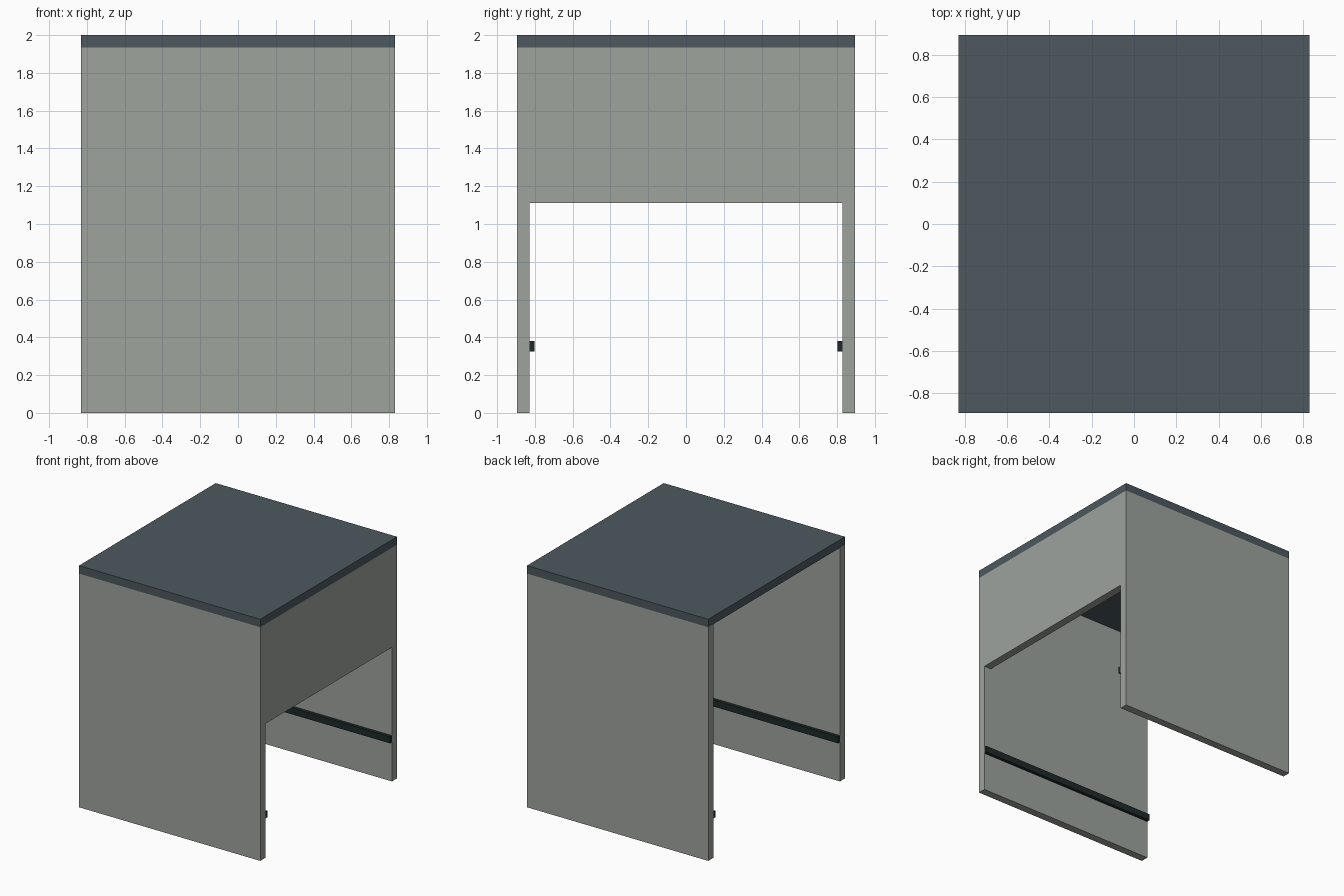
import bpy
import bmesh
from mathutils import Vector

if "Cube" in bpy.data.objects:
    bpy.data.objects.remove(bpy.data.objects["Cube"])


def material(name, rgb):
    mat = bpy.data.materials.new(name)
    mat.diffuse_color = (*rgb, 1.0)
    mat.use_nodes = True
    mat.node_tree.nodes["Principled BSDF"].inputs["Base Color"].default_value = mat.diffuse_color
    return mat


GREY = material("warm grey board", (0.342, 0.366, 0.337))
SLATE = material("slate top", (0.072, 0.099, 0.114))
DARK = material("dark rail", (0.013, 0.022, 0.022))


def box(name, lo, hi, mat):
    """Box between two opposite corners."""
    lo, hi = Vector(lo), Vector(hi)
    bm = bmesh.new()
    bmesh.ops.create_cube(bm, size=1.0)
    bmesh.ops.scale(bm, vec=hi - lo, verts=bm.verts)
    mesh = bpy.data.meshes.new(name)
    bm.to_mesh(mesh)
    bm.free()
    mesh.materials.append(mat)
    obj = bpy.data.objects.new(name, mesh)
    obj.location = (lo + hi) / 2
    bpy.context.collection.objects.link(obj)
    return obj


W, D = 0.83, 0.894      # half width and half depth
T = 0.066               # board thickness
TOP = 2.0 - T           # underside of the top board
INNER = D - T           # inner face of the end panels

# Top board
box("top_board", (-W, -D, TOP), (W, D, 2.0), SLATE)

# End panels, each with a thin rail on its inner face
for label, s in (("front", -1), ("back", 1)):
    y0, y1 = sorted((s * INNER, s * D))
    box(label + "_panel", (-W, y0, 0), (W, y1, TOP), GREY)
    y0, y1 = sorted((s * (INNER - 0.026), s * INNER))
    box(label + "_rail", (-W, y0, 0.325), (W, y1, 0.38), DARK)

# Upper side panel closing one side under the top
box("side_panel", (W - T, -INNER, 1.11), (W, INNER, TOP), GREY)
